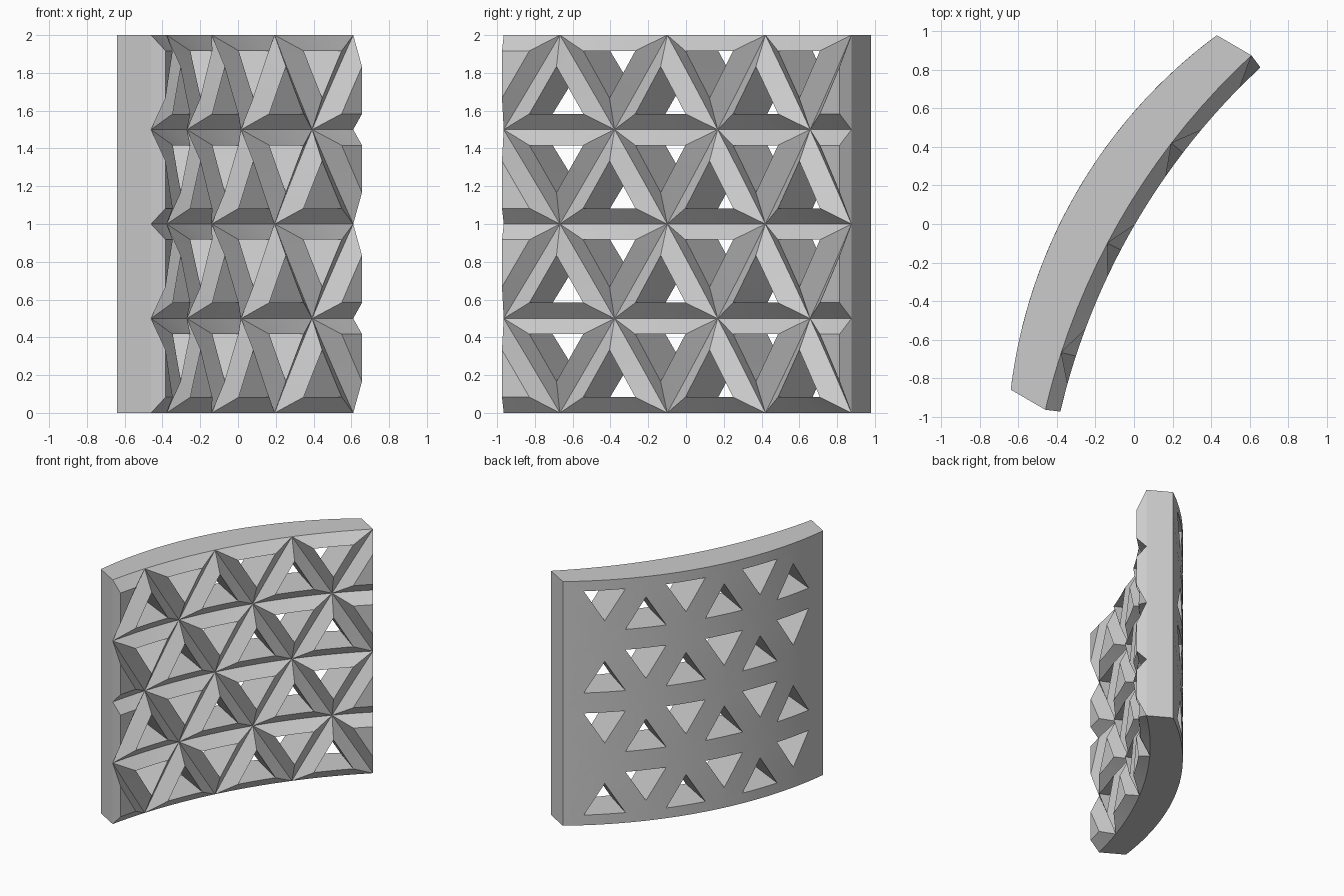
import bpy, bmesh, math
from mathutils import Vector

cube = bpy.data.objects.get("Cube")
if cube:
    bpy.data.objects.remove(cube, do_unlink=True)

# Plan layout: chord direction, thickness direction, chord middle
ALONG = Vector((0.503, 0.865, 0))
INWARD = Vector((0.865, -0.503, 0))
MIDDLE = Vector((-0.105, 0.06, 0))
HALF_CHORD = 1.064
BACK_SAG, FRONT_SAG = 0.22, 0.16
THICKNESS, RIM_HEIGHT = 0.208, 0.078
COLUMNS, ROWS, ROW_HEIGHT, SEGMENTS = 7, 4, 0.5, 5


def arc_point(column, z, sag, offset):
    """Point on a shallow vertical arc wall, and its angle."""
    radius = (HALF_CHORD ** 2 + sag ** 2) / (2 * sag)
    half_angle = math.asin(HALF_CHORD / radius)
    angle = (2 * column / COLUMNS - 1) * half_angle
    depth = offset - radius * (math.cos(angle) - math.cos(half_angle))
    point = MIDDLE + ALONG * radius * math.sin(angle) + INWARD * depth
    point.z = z
    return point, angle


def back(p):
    return arc_point(*p, BACK_SAG, 0)[0]


def front(p):
    return arc_point(*p, FRONT_SAG, THICKNESS)[0]


def rim(p):
    angle = arc_point(*p, BACK_SAG, 0)[1]
    radial = INWARD * math.cos(angle) - ALONG * math.sin(angle)
    return front(p) + radial * RIM_HEIGHT


def outline(corners):
    """Split each side of a triangle into short steps."""
    points = []
    for a, b in zip(corners, corners[1:] + corners[:1]):
        for i in range(SEGMENTS):
            t = i / SEGMENTS
            points.append((a[0] + (b[0] - a[0]) * t, a[1] + (b[1] - a[1]) * t))
    return points


def on_border(a, b):
    top = ROWS * ROW_HEIGHT
    return any(abs(a[k] - v) < 1e-5 and abs(b[k] - v) < 1e-5
               for k, v in ((0, 0), (0, COLUMNS), (1, 0), (1, top)))


bm = bmesh.new()


def face(points):
    bm.faces.new([bm.verts.new(p) for p in points])


def cell(center, base_z, apex_z):
    """Raised triangular cell with a through hole; end cells are solid halves."""
    clamp = lambda c: min(max(c, 0), COLUMNS)
    mid_z = (2 * base_z + apex_z) / 3
    full = [(center - 1, base_z), (center + 1, base_z), (center, apex_z)]
    small = [((c + center) / 2, (z + mid_z) / 2) for c, z in full]
    outer = outline([(clamp(c), z) for c, z in full])
    inner = outline([(clamp(c), z) for c, z in small])
    solid = center in (0, COLUMNS)
    count = len(outer)
    for i in range(count):
        j = (i + 1) % count
        a, b, c, d = outer[i], outer[j], inner[j], inner[i]
        face([front(a), front(b), rim(c), rim(d)])
        face([back(b), back(a), back(d), back(c)])
        if not solid:
            face([rim(d), rim(c), back(c), back(d)])
        if on_border(a, b):
            face([front(b), front(a), back(a), back(b)])
    if solid:
        face([rim(p) for p in inner])
        face([back(p) for p in reversed(inner)])


# Alternate upright and inverted cells along each row
for row in range(ROWS):
    low, high = row * ROW_HEIGHT, (row + 1) * ROW_HEIGHT
    for center in range(COLUMNS + 1):
        if (center + row) % 2:
            cell(center, high, low)
        else:
            cell(center, low, high)

bmesh.ops.remove_doubles(bm, verts=bm.verts, dist=0.0005)
bmesh.ops.recalc_face_normals(bm, faces=bm.faces)
mesh = bpy.data.meshes.new("lattice_panel")
bm.to_mesh(mesh)
bm.free()
panel = bpy.data.objects.new("lattice_panel", mesh)
bpy.context.collection.objects.link(panel)

# Plain grey finish
grey = bpy.data.materials.new("light_grey")
grey.use_nodes = True
color = (0.6, 0.6, 0.6, 1)
grey.diffuse_color = color
grey.node_tree.nodes["Principled BSDF"].inputs["Base Color"].default_value = color
mesh.materials.append(grey)

bpy.ops.object.select_all(action="DESELECT")
panel.select_set(True)
bpy.context.view_layer.objects.active = panel
bpy.ops.object.shade_smooth_by_angle(angle=math.radians(20))
